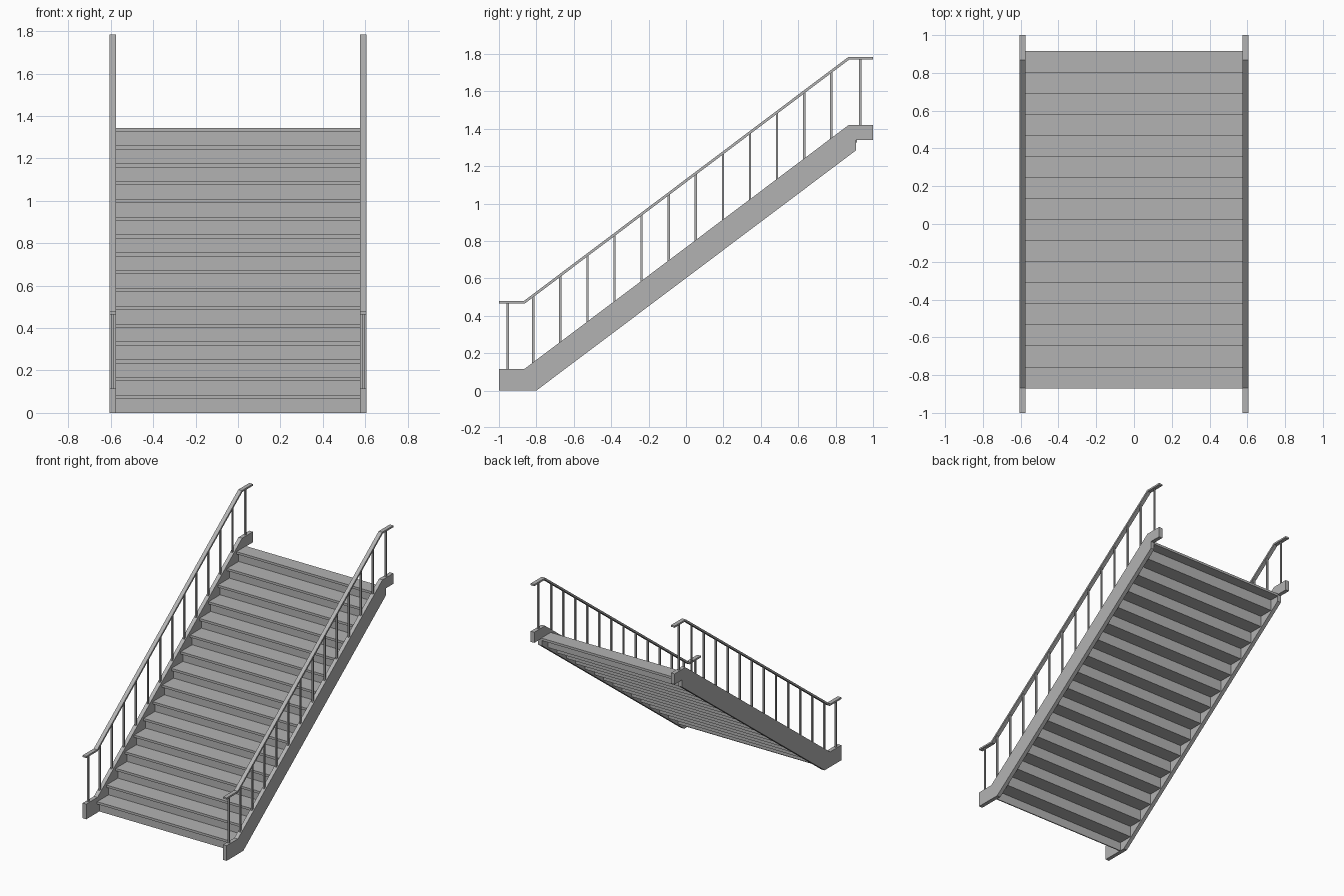
import bpy, bmesh

cube = bpy.data.objects.get("Cube")
if cube:
    bpy.data.objects.remove(cube, do_unlink=True)

# One grey paint for the whole staircase
grey = bpy.data.materials.new("grey paint")
grey.use_nodes = True
colour = (0.45, 0.45, 0.45, 1)
grey.diffuse_color = colour
grey.node_tree.nodes["Principled BSDF"].inputs["Base Color"].default_value = colour


def extrude_profile(name, profile, x0, x1):
    """Extrude a closed (y, z) profile along x from x0 to x1."""
    bm = bmesh.new()
    face = bm.faces.new([bm.verts.new((x0, y, z)) for y, z in profile])
    result = bmesh.ops.extrude_face_region(bm, geom=[face])
    moved = [v for v in result["geom"] if isinstance(v, bmesh.types.BMVert)]
    bmesh.ops.translate(bm, verts=moved, vec=(x1 - x0, 0, 0))
    bmesh.ops.recalc_face_normals(bm, faces=bm.faces)
    mesh = bpy.data.meshes.new(name)
    bm.to_mesh(mesh)
    bm.free()
    mesh.materials.append(grey)
    obj = bpy.data.objects.new(name, mesh)
    bpy.context.collection.objects.link(obj)
    return obj


def box_profile(y0, y1, z0, z1):
    return [(y0, z0), (y1, z0), (y1, z1), (y0, z1)]


def height_on(path, y):
    """Height of a (y, z) polyline at y."""
    for (ya, za), (yb, zb) in zip(path, path[1:]):
        if ya <= y <= yb:
            return za + (zb - za) * (y - ya) / (yb - ya)


INNER, OUTER = 0.575, 0.605
STEPS, RISE, GOING = 16, 0.084, 0.1115
FIRST_Y, NOSING, TREAD = -0.87, 0.026, 0.018

# Treads with an overhanging nosing, and thin risers under them
for i in range(STEPS):
    front, top = FIRST_Y + i * GOING, (i + 1) * RISE
    riser = front + NOSING
    back = riser + GOING + 0.008 if i < STEPS - 1 else 0.915
    extrude_profile(f"tread_{i + 1}", box_profile(front, back, top - TREAD, top),
                    -INNER, INNER)
    extrude_profile(f"riser_{i + 1}",
                    box_profile(riser, riser + 0.008, top - RISE, top - TREAD),
                    -INNER, INNER)

# Side profiles
stringer_top = [(-1, 0.115), (-0.865, 0.115), (0.87, 1.42), (1, 1.42)]
stringer_base = [(1, 1.34), (0.91, 1.34), (0.91, 1.285), (-0.8, 0), (-1, 0)]
rail_top = [(-1, 0.478), (-0.868, 0.478), (0.867, 1.783), (1, 1.783)]
rail_base = [(-1, 0.465), (-0.862, 0.465), (0.873, 1.77), (1, 1.77)]

# Baluster positions: one on each level end and an even row on the slope
baluster_ys = [-0.953] + [-0.817 + 0.1449 * i for i in range(12)] + [0.931]
HALF = 0.006
MIDDLE = (INNER + OUTER) / 2

for side, sign in (("left", 1), ("right", -1)):
    extrude_profile(f"{side}_stringer", stringer_top + stringer_base,
                    sign * INNER, sign * OUTER)
    extrude_profile(f"{side}_handrail", rail_top + rail_base[::-1],
                    sign * INNER, sign * OUTER)
    for i, y in enumerate(baluster_ys):
        a, b = y - HALF, y + HALF
        # Ends are cut to the slope of the stringer and handrail
        post = [(a, height_on(stringer_top, a)), (b, height_on(stringer_top, b)),
                (b, height_on(rail_base, b)), (a, height_on(rail_base, a))]
        extrude_profile(f"{side}_baluster_{i + 1}", post,
                        sign * (MIDDLE - HALF), sign * (MIDDLE + HALF))
